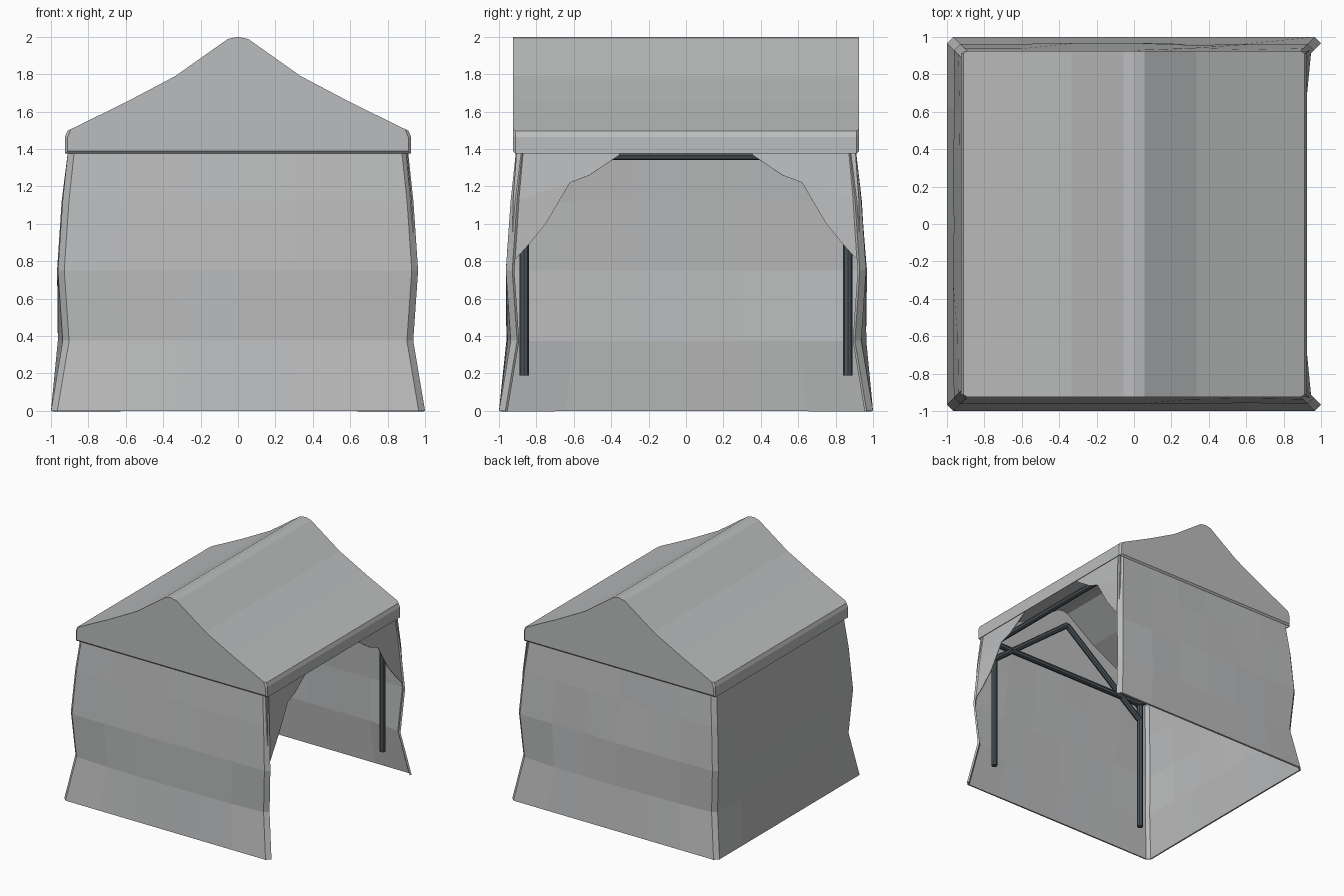
import bpy, bmesh, random
from mathutils import Vector

if "Cube" in bpy.data.objects:
    bpy.data.objects.remove(bpy.data.objects["Cube"])

random.seed(4)


def material(name, rgb):
    m = bpy.data.materials.new(name)
    m.diffuse_color = (*rgb, 1)
    m.use_nodes = True
    m.node_tree.nodes["Principled BSDF"].inputs["Base Color"].default_value = m.diffuse_color
    return m


CANVAS = material("grey canvas", (0.5, 0.505, 0.51))
METAL = material("dark steel", (0.075, 0.095, 0.108))


def make(name, bm, mat, thickness=0, offset=-1):
    me = bpy.data.meshes.new(name)
    bm.to_mesh(me)
    bm.free()
    ob = bpy.data.objects.new(name, me)
    bpy.context.collection.objects.link(ob)
    me.materials.append(mat)
    if thickness:
        s = ob.modifiers.new("thickness", 'SOLIDIFY')
        s.thickness = thickness
        s.offset = offset
    return ob


# Roof: gable profile with valance, extruded along y, open underneath
half = [(0.925, 1.375), (0.925, 1.465), (0.912, 1.497), (0.6, 1.65),
        (0.335, 1.79), (0.055, 1.988)]
profile = half + [(0, 2.0)] + [(-x, z) for x, z in reversed(half)]
bm = bmesh.new()
face = bm.faces.new([bm.verts.new((x, -0.925, z)) for x, z in profile])
ext = bmesh.ops.extrude_face_region(bm, geom=[face], use_keep_orig=True)
bmesh.ops.translate(bm, vec=(0, 1.85, 0),
                    verts=[g for g in ext['geom'] if isinstance(g, bmesh.types.BMVert)])
bmesh.ops.recalc_face_normals(bm, faces=bm.faces)
corners = [e for e in bm.edges
           if all(abs(v.co.x) > 0.9 and v.co.z < 1.5 for v in e.verts)
           and abs(e.verts[0].co.y - e.verts[1].co.y) < 0.01]
bmesh.ops.bevel(bm, geom=corners, offset=0.014, segments=1, affect='EDGES')
bm.normal_update()
bmesh.ops.delete(bm, geom=[f for f in bm.faces if f.normal.z < -0.9], context='FACES')
make("roof", bm, CANVAS, 0.008)

# Walls: one hanging sheet round back, left and front with chamfered corners
LEVELS = [0, 0.375, 0.75, 1.12, 1.4]
CORNER = [1.0, 0.937, 0.963, 0.938, 0.908]
MIDDLE = [1.0, 0.958, 0.962, 0.936, 0.908]
CHAMFER, COLS = 0.034, 6


def ring(k):
    h, m, c = CORNER[k], MIDDLE[k], CHAMFER
    wobble = 0.007 if 0 < k < 4 else 0
    pts = [(h, h - c)]
    for side in range(3):
        for i in range(COLS + 1):
            t = (h - c) * (1 - 2 * i / COLS)
            inner = 0 < i < COLS
            d = m + random.uniform(-wobble, wobble) if inner else h
            pts.append([(t, d), (-d, t), (-t, -d)][side])
    pts.append((h, -h + c))
    return pts


bm = bmesh.new()
rows = [[bm.verts.new((x, y, z)) for x, y in ring(k)] for k, z in enumerate(LEVELS)]
for lo, hi in zip(rows, rows[1:]):
    for i in range(len(lo) - 1):
        bm.faces.new((lo[i], lo[i + 1], hi[i + 1], hi[i]))
make("canvas_walls", bm, CANVAS, 0.016)

# Tied-back curtains at both sides of the open right end
UPPER = [(0.90, 0.905, 1.4), (0.90, 0.33, 1.4), (0.905, 0.36, 1.365), (0.91, 0.515, 1.26),
         (0.915, 0.62, 1.22), (0.925, 0.925, 1.12)]
LOWER = [(0.925, 0.925, 1.12), (0.915, 0.62, 1.22), (0.92, 0.75, 1.0),
         (0.93, 0.84, 0.89), (0.945, 0.93, 0.79)]
for name, s in (("front_curtain", -1), ("back_curtain", 1)):
    bm = bmesh.new()
    for poly in (UPPER, LOWER):
        bm.faces.new([bm.verts.new((x, s * y, z)) for x, y, z in poly])
    bmesh.ops.remove_doubles(bm, verts=bm.verts, dist=0.001)
    bmesh.ops.recalc_face_normals(bm, faces=bm.faces)
    make(name, bm, CANVAS, 0.006, 0)


# Steel frame
def tube(name, a, b, r=0.025):
    a, b = Vector(a), Vector(b)
    bm = bmesh.new()
    bmesh.ops.create_cone(bm, cap_ends=True, segments=8, radius1=r, radius2=r,
                          depth=(b - a).length)
    ob = make(name, bm, METAL)
    ob.location = (a + b) / 2
    ob.rotation_euler = (b - a).to_track_quat('Z', 'Y').to_euler()


PX, PY, BEAM = 0.79, 0.865, 1.365
for sy, end in ((-1, "front"), (1, "back")):
    y = sy * PY
    tube(end + "_cross_beam", (-PX, y, BEAM), (PX, y, BEAM))
    for sx, side in ((-1, "left"), (1, "right")):
        x = sx * PX
        tube(f"{end}_{side}_pole", (x, y, 0.19), (x, y, BEAM))
        tube(f"{end}_{side}_rafter", (x, y, 1.21), (0, y, 1.83))
for sx, side in ((-1, "left"), (1, "right")):
    tube(side + "_eave_beam", (sx * PX, -0.9, BEAM), (sx * PX, 0.9, BEAM))
